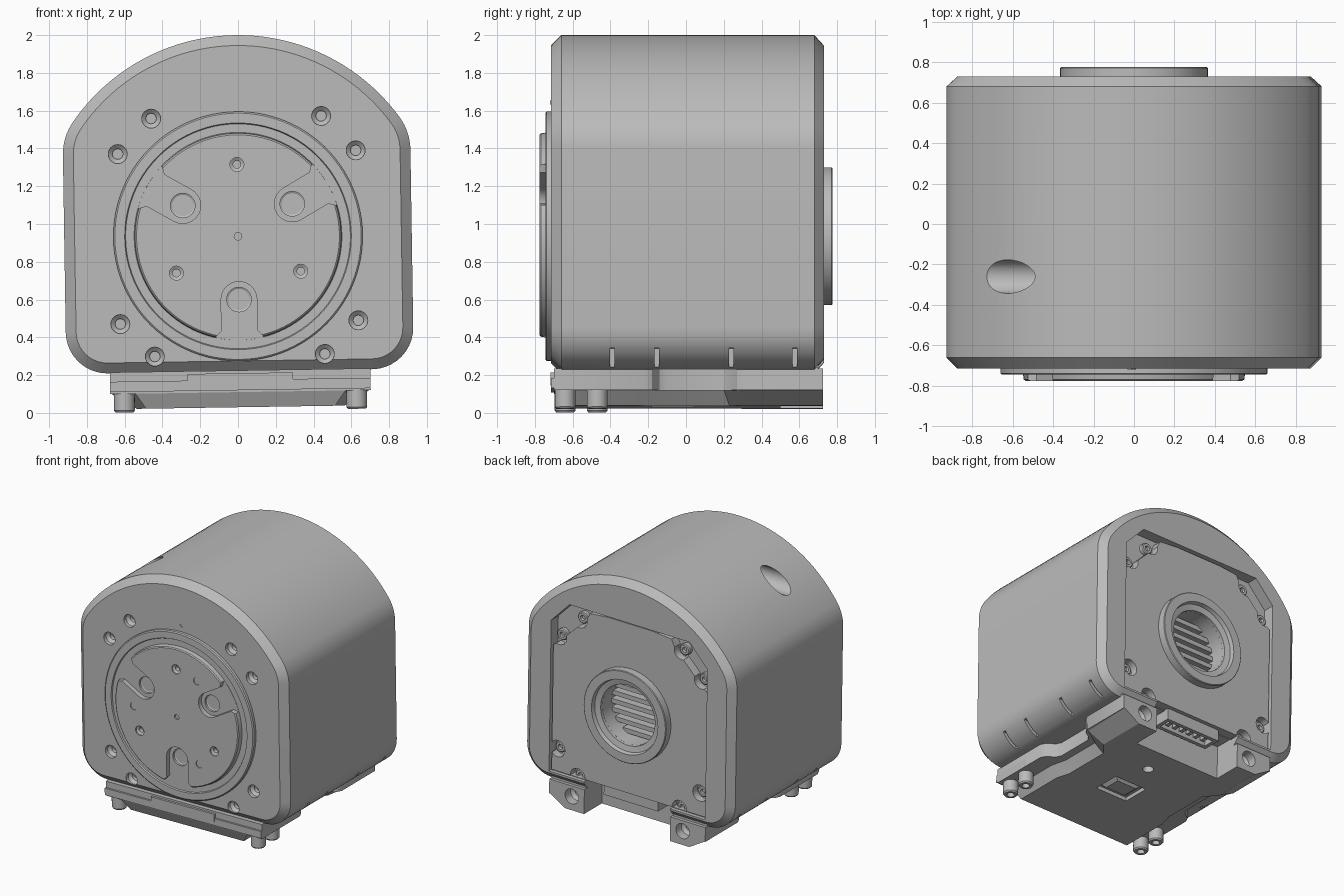
import bpy, bmesh
from math import sin, cos, acos, pi, radians
from mathutils import Matrix

if "Cube" in bpy.data.objects:
    bpy.data.objects.remove(bpy.data.objects["Cube"])

grey = bpy.data.materials.new("machined grey")
grey.use_nodes = True
grey.diffuse_color = (0.5, 0.5, 0.5, 1)
grey.node_tree.nodes["Principled BSDF"].inputs["Base Color"].default_value = (0.5, 0.5, 0.5, 1)

CZ = 0.935          # height of the drive axis
parts = []


def loft(name, rings, keep=True):
    """Closed solid through rings of equally many points."""
    bm = bmesh.new()
    vs = [[bm.verts.new(p) for p in ring] for ring in rings]
    n = len(vs[0])
    for a, b in zip(vs, vs[1:]):
        for i in range(n):
            j = (i + 1) % n
            bm.faces.new((a[i], a[j], b[j], b[i]))
    bm.faces.new(vs[0])
    bm.faces.new(vs[-1])
    bmesh.ops.recalc_face_normals(bm, faces=bm.faces)
    me = bpy.data.meshes.new(name)
    bm.to_mesh(me)
    bm.free()
    me.materials.append(grey)
    ob = bpy.data.objects.new(name, me)
    bpy.context.collection.objects.link(ob)
    if keep:
        parts.append(ob)
    return ob


def place(axis, u, v, t):
    return {"x": (t, u, v), "y": (u, t, v), "z": (u, v, t)}[axis]


def lathe(name, centre, layers, axis="y", n=32, keep=True):
    """Round part: layers are (radius, position along axis)."""
    return loft(name, [[place(axis, centre[0] + r * cos(2 * pi * i / n),
                              centre[1] + r * sin(2 * pi * i / n), t)
                        for i in range(n)] for r, t in layers], keep)


def prism(name, pts, t0, t1, axis="y", keep=True):
    return loft(name, [[place(axis, u, v, t) for u, v in pts] for t in (t0, t1)], keep)


def box(name, x, y, z, keep=True):
    return prism(name, [(x[0], y[0]), (x[1], y[0]), (x[1], y[1]), (x[0], y[1])], z[0], z[1], "z", keep)


def mirrored(half):
    return half + [(-u, v) for u, v in reversed(half)]


def cut(target, *cutters):
    for c in cutters:
        m = target.modifiers.new("cut", "BOOLEAN")
        m.object, m.operation, m.solver = c, "DIFFERENCE", "EXACT"
        bpy.context.view_layer.objects.active = target
        bpy.ops.object.modifier_apply(modifier=m.name)
        bpy.data.objects.remove(c)


def bore(centre, surface, r, depth, inward):
    """Counterbored hole with a narrower tapered pilot."""
    steps = [(r, -0.3), (r, depth), (r * 0.55, depth + 0.02), (r * 0.55, depth + 0.05)]
    return lathe("bore", centre, [(a, surface + inward * t) for a, t in steps], n=24, keep=False)


def arc(cx, cz, r, a0, a1, n):
    return [(cx + r * cos(a0 + (a1 - a0) * i / n), cz + r * sin(a0 + (a1 - a0) * i / n))
            for i in range(n + 1)]


def body_outline(d):
    """Arched outline with rounded shoulders and lower corners, inset by d."""
    R, w, f, c = 1.06, 0.92, 0.3, 0.22
    a = acos((w - f) / (R - f))
    half = arc(w - c, 0.22 + c, c - d, -pi / 2, 0, 10)
    half += arc(w - f, 0.94 + (R - f) * sin(a), f - d, 0, a, 8)
    half += arc(0, 0.94, R - d, a, pi / 2, 20)[1:-1] + [(0.004, 2 - d)]
    return mirrored(half)


# Housing with chamfered ends
body = loft("housing", [[(x, y, z) for x, z in body_outline(d)] for y, d in
                        ((-0.715, 0.055), (-0.66, 0), (0.68, 0), (0.73, 0.055))])
bolt_spots = [(s * x, z) for s in (-1, 1) for x, z in
              ((0.45, 1.565), (0.63, 1.38), (0.63, 0.48), (0.45, 0.305))]
cut(body, *[bore(p, -0.715, 0.05, 0.03, 1) for p in bolt_spots])
cut(body, lathe("side_bore", (-0.26, 1.805), [(0.083, -1.2), (0.083, -0.38)], "x", keep=False))
for s in (-1, 1):
    cut(body, *[box("slit", sorted((s * 0.77, s * 1)), (y - 0.012, y + 0.012), (0.1, 0.33), False)
                for y in (-0.39, -0.155, 0.24, 0.575)])

# Rear recess, cover plate and connector bay
recess = mirrored([(0.69, 0.29), (0.69, 1.5), (0.53, 1.67), (0.34, 1.67)])
cut(body, prism("recess", recess, 0.64, 0.9, keep=False))
bay = (-0.38, 0.38), (0.5, 1), (-0.2, 0.295)
cut(body, box("bay", *bay, keep=False),
    lathe("shaft_hole", (0, CZ), [(0.24, 0.45), (0.24, 1)], keep=False))
cover = prism("rear_cover", mirrored([(0.68, 0.3), (0.68, 1.3), (0.64, 1.33), (0.39, 1.58),
                                      (0.36, 1.64), (0.2, 1.655)]), 0.6, 0.712)
rear_bolts = [bore(p, 0.712, 0.065, 0.06, -1) for p in bolt_spots]
cut(cover, lathe("shaft_hole", (0, CZ), [(0.24, 0.5), (0.24, 1)], keep=False), *rear_bolts)
for x, z in bolt_spots:
    lathe("rear_bolt", (x, z), [(0.045, 0.62), (0.045, 0.67), (0.038, 0.676), (0.02, 0.676), (0.018, 0.655)], n=20)

# Rear collar with bevelled mouth and inner slats
collar = lathe("rear_collar", (0, CZ), [(0.365, 0.69), (0.365, 0.77), (0.36, 0.775)], n=64)
cut(collar, lathe("mouth", (0, CZ), [(0.24, 0.5), (0.24, 0.735), (0.285, 0.745), (0.3, 0.8)], n=64, keep=False))
for i in range(-3, 4):
    z = CZ + i * 0.068
    w = (0.245 ** 2 - (i * 0.068) ** 2) ** 0.5
    box("inner_slat", (-w, w), (0.54, 0.6), (z - 0.018, z + 0.018))

# Front flange: stepped ring, groove and raised disc
flange = lathe("output_flange", (0, CZ), [
    (0.66, -0.69), (0.66, -0.738), (0.652, -0.745), (0.6, -0.745), (0.595, -0.735),
    (0.55, -0.735), (0.545, -0.768), (0.537, -0.775)], n=96)
slot = arc(0.335, 0, 0.095, pi / 2, 3 * pi / 2, 14) + [(0.5, -0.095), (0.53, -0.125), (0.57, -0.13),
                                                     (0.57, 0.13), (0.53, 0.125), (0.5, 0.095)]
for k in range(3):
    a = radians(30 + 120 * k)

    def polar(r, t):
        return (r * cos(t), CZ + r * sin(t))

    pts = [(u * cos(a) - v * sin(a), CZ + u * sin(a) + v * cos(a)) for u, v in slot]
    cut(flange, prism("slot", pts, -0.9, -0.737, keep=False),
        lathe("screw_bore", polar(0.335, a), [(0.065, -0.9), (0.065, -0.72), (0.03, -0.7)], keep=False),
        lathe("tapped_hole", polar(0.38, a + pi / 3), [(0.037, -0.9), (0.037, -0.765), (0.02, -0.755), (0.02, -0.72)], n=24, keep=False),
        lathe("pin_hole", polar(0.38, a + radians(31)), [(0.03, -0.9), (0.03, -0.768)], n=24, keep=False))
cut(flange, lathe("centre_hole", (0, CZ), [(0.02, -0.9), (0.02, -0.76)], n=20, keep=False))

# Alignment mark above the flange
prism("alignment_mark", [(-0.02, 1.632), (0.02, 1.632), (0, 1.655)], -0.719, -0.71)

# Base: waisted upper layer and chamfered underside
upper = prism("base_plate", mirrored([(0.69, -0.7), (0.69, -0.22), (0.67, -0.18), (0.61, -0.14), (0.59, -0.1),
                                      (0.59, 0.2), (0.61, 0.23), (0.67, 0.27), (0.69, 0.31), (0.69, 0.725)]),
              0.11, 0.225, "z")
under = loft("base_underside", [[(x, y, z) for x, y in mirrored(h)] for z, h in (
    (0.115, [(0.56, -0.7), (0.56, -0.25), (0.53, -0.12), (0.53, 0.2), (0.68, 0.3), (0.69, 0.725)]),
    (0.03, [(0.5, -0.66), (0.5, -0.26), (0.47, -0.15), (0.47, 0.23), (0.55, 0.33), (0.55, 0.725)]))])
for layer in (upper, under):
    cut(layer, box("bay", *bay, keep=False))
    cut(layer, *[bore((s * 0.49, 0.14), 0.725, 0.06, 0.07, -1) for s in (-1, 1)])
cut(under, lathe("round_port", (0.08, 0.27), [(0.04, -0.1), (0.04, 0.08)], "z", keep=False),
    box("hatch_recess", (-0.09, 0.19), (-0.18, 0.04), (-0.1, 0.06), False))
loft("hatch", [[(0.05 + sx * w, -0.07 + sy * w * 0.75, z) for sx, sy in ((-1, -1), (1, -1), (1, 1), (-1, 1))]
               for z, w in ((0.07, 0.13), (0.035, 0.085))])

# Front lip, raised tab and rear feet sides
box("front_lip", (-0.69, 0.69), (-0.715, -0.38), (0.12, 0.175))
box("lip_tab", (-0.28, 0.28), (-0.718, -0.6), (0.15, 0.21))
for s in (-1, 1):
    box("foot_cheek", sorted((s * 0.385, s * 0.69)), (0.62, 0.7), (0.2, 0.295))

# Connector in the rear bay
connector = box("connector", (-0.24, 0.24), (0.53, 0.68), (0.21, 0.3))
cut(connector, box("socket", (-0.21, 0.21), (0.56, 0.65), (0.1, 0.27), False))
for i in range(6):
    x = -0.165 + i * 0.066
    box("connector_pin", (x - 0.015, x + 0.015), (0.58, 0.63), (0.225, 0.28))

# Socket-head mounting screws under the front lip
for s in (-1, 1):
    for y in (-0.64, -0.47):
        lathe("mounting_screw", (s * 0.615, y), [(0.055, 0.13), (0.055, 0.022), (0.047, 0.012), (0.028, 0.012), (0.025, 0.05)], "z", n=24)

# Slight roll about the drive axis, then shading
roll = Matrix.Translation((0, 0, CZ)) @ Matrix.Rotation(radians(-0.9), 4, "Y") @ Matrix.Translation((0, 0, -CZ))
bpy.ops.object.select_all(action="DESELECT")
for ob in parts:
    ob.data.transform(roll)
    ob.select_set(True)
bpy.context.view_layer.objects.active = body
bpy.ops.object.shade_smooth_by_angle(angle=radians(28))
